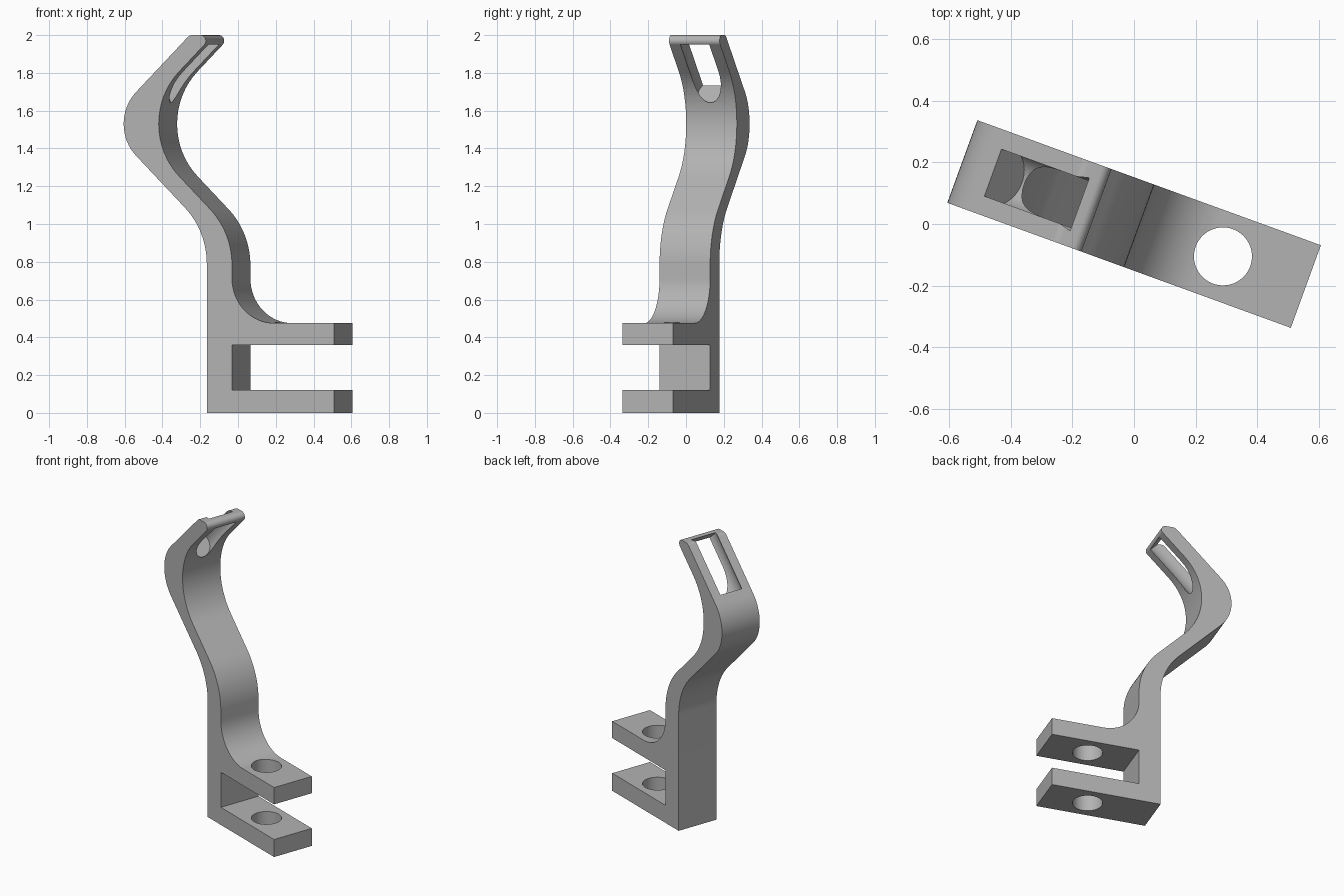
import bpy
import bmesh
from math import radians, sin, cos, tan, pi
from mathutils import Vector, Matrix

cube = bpy.data.objects.get("Cube")
if cube:
    bpy.data.objects.remove(cube, do_unlink=True)

WIDTH = 0.285
TURN = Matrix.Rotation(radians(-20), 4, 'Z')

grey = bpy.data.materials.new("plain grey")
grey.use_nodes = True
grey.diffuse_color = (0.45, 0.45, 0.45, 1)
grey.node_tree.nodes["Principled BSDF"].inputs["Base Color"].default_value = (0.45, 0.45, 0.45, 1)


def fillet(prev, corner, nxt, radius, steps=16):
    """Points of a rounded corner, or the corner itself when sharp."""
    if radius == 0:
        return [corner]
    a, b = (prev - corner).normalized(), (nxt - corner).normalized()
    half = a.angle(b) / 2
    centre = corner + (a + b).normalized() * (radius / sin(half))
    start = corner + a * (radius / tan(half)) - centre
    side = (b - a).normalized()
    axis = -(a + b).normalized()
    sweep = pi / 2 - half
    return [centre + radius * (axis * cos(t) + side * sin(t))
            for t in (sweep * (2 * i / steps - 1) for i in range(steps + 1))]


def make_object(name, bm):
    bmesh.ops.recalc_face_normals(bm, faces=bm.faces)
    mesh = bpy.data.meshes.new(name)
    bm.to_mesh(mesh)
    bm.free()
    mesh.materials.append(grey)
    obj = bpy.data.objects.new(name, mesh)
    bpy.context.collection.objects.link(obj)
    return obj


def hole_cutter(name, centre, tilt, depth, radius=0.094):
    bm = bmesh.new()
    place = TURN @ Matrix.Translation(centre) @ Matrix.Rotation(tilt, 4, 'Y')
    bmesh.ops.create_cone(bm, cap_ends=True, segments=64, radius1=radius,
                          radius2=radius, depth=depth, matrix=place)
    obj = make_object(name, bm)
    obj.hide_render = True
    return obj


# Side profile: along, height, corner radius
corners = [
    # forked foot
    (-0.124, 0, 0), (0.593, 0, 0), (0.593, 0.12, 0), (0.018, 0.12, 0),
    (0.018, 0.36, 0), (0.593, 0.36, 0), (0.593, 0.475, 0),
    # inner side of the bent arm
    (0.018, 0.475, 0.236), (0.018, 0.955, 0.42), (-0.557, 1.53, 0.391),
    # rounded tip
    (-0.087, 2, 0.03), (-0.221, 2, 0.04),
    # outer side of the bent arm
    (-0.691, 1.53, 0.238), (-0.124, 0.963, 0.42),
]
pts = [Vector((u, z)) for u, z, r in corners]
outline = []
for i, (u, z, r) in enumerate(corners):
    outline += fillet(pts[i - 1], pts[i], pts[(i + 1) % len(pts)], r)

# Bracket body, extruded across its width
bm = bmesh.new()
face = bm.faces.new([bm.verts.new((p.x, -WIDTH / 2, p.y)) for p in outline])
new = bmesh.ops.extrude_face_region(bm, geom=[face])["geom"]
bmesh.ops.translate(bm, vec=(0, WIDTH, 0),
                    verts=[v for v in new if isinstance(v, bmesh.types.BMVert)])
bmesh.ops.transform(bm, matrix=TURN, verts=bm.verts)
bracket = make_object("bracket", bm)

# Bolt hole through both fork plates, and one through the tip
cutters = [hole_cutter("fork_hole_cutter", (0.307, 0, 0.25), 0, 0.8),
           hole_cutter("tip_hole_cutter", (-0.312, 0, 1.842), radians(45), 0.4)]
bpy.context.view_layer.objects.active = bracket
for obj in bpy.context.selected_objects:
    obj.select_set(False)
bracket.select_set(True)
for cutter in cutters:
    mod = bracket.modifiers.new(cutter.name, 'BOOLEAN')
    mod.operation = 'DIFFERENCE'
    mod.solver = 'EXACT'
    mod.object = cutter
    bpy.ops.object.modifier_apply(modifier=mod.name)
    bpy.data.objects.remove(cutter, do_unlink=True)

bpy.ops.object.shade_smooth_by_angle(angle=radians(30))
